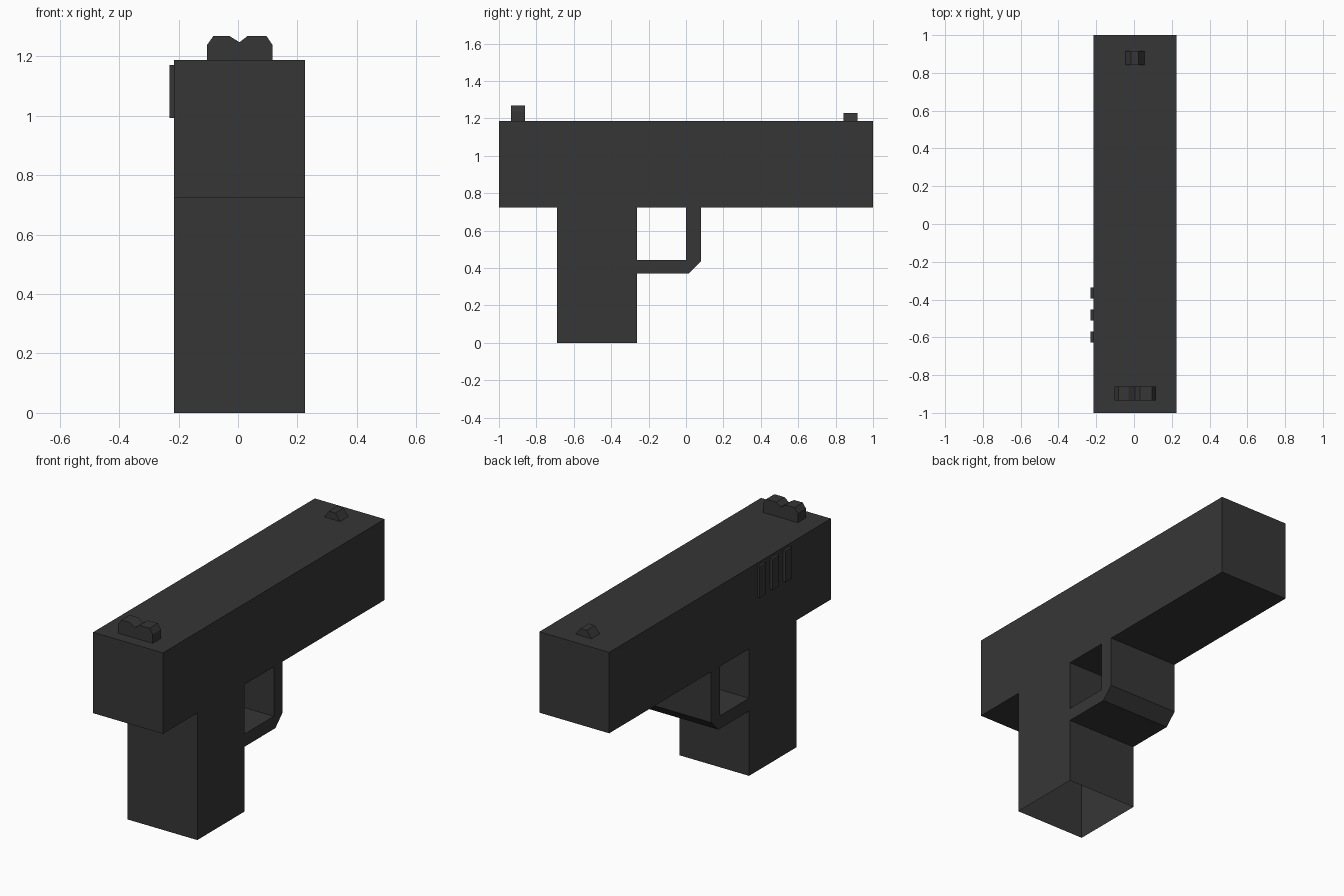
import bpy
import bmesh
from mathutils import Vector

if "Cube" in bpy.data.objects:
    bpy.data.objects.remove(bpy.data.objects["Cube"])

dark = bpy.data.materials.new("charcoal")
dark.diffuse_color = (0.037, 0.037, 0.037, 1)
dark.use_nodes = True
dark.node_tree.nodes["Principled BSDF"].inputs["Base Color"].default_value = dark.diffuse_color


def finish(name, bm):
    bmesh.ops.recalc_face_normals(bm, faces=bm.faces)
    mesh = bpy.data.meshes.new(name)
    bm.to_mesh(mesh)
    bm.free()
    mesh.materials.append(dark)
    obj = bpy.data.objects.new(name, mesh)
    bpy.context.collection.objects.link(obj)
    return obj


def extrude(name, loops, place, start, end, open_bottom=False):
    """Extrude 2D outline loops (later loops are holes) from start to end."""
    bm = bmesh.new()
    edges = []
    for loop in loops:
        verts = [bm.verts.new(place(a, b, start)) for a, b in loop]
        edges += [bm.edges.new((verts[i - 1], verts[i])) for i in range(len(verts))]
    bmesh.ops.triangle_fill(bm, edges=edges, use_beauty=True)
    geom = bmesh.ops.extrude_face_region(bm, geom=bm.faces[:], use_keep_orig=True)
    moved = [v for v in geom["geom"] if isinstance(v, bmesh.types.BMVert)]
    bmesh.ops.translate(bm, verts=moved, vec=place(0, 0, end) - place(0, 0, start))
    bmesh.ops.recalc_face_normals(bm, faces=bm.faces)
    bmesh.ops.dissolve_limit(bm, angle_limit=0.01, verts=bm.verts, edges=bm.edges)
    if open_bottom:
        low = [f for f in bm.faces if all(v.co.z < 0.001 for v in f.verts)]
        bmesh.ops.delete(bm, geom=low, context="FACES")
    return finish(name, bm)


def side(y, z, x):
    return Vector((x, y, z))


def front(x, z, y):
    return Vector((x, y, z))


# Slide, hollow grip and guard share one outline with a finger opening
outline = [(-1, 0.725), (-0.69, 0.725), (-0.69, 0), (-0.262, 0), (-0.262, 0.37),
           (0.015, 0.37), (0.08, 0.435), (0.08, 0.725), (1, 0.725),
           (1, 1.187), (-1, 1.187)]
opening = [(-0.262, 0.443), (0, 0.443), (0, 0.725), (-0.262, 0.725)]
# The opening meets the grip only at its edge, so inset it by nothing
extrude("body", [outline, opening], side, -0.215, 0.226, open_bottom=True)

# Rear sight with a notch
extrude("rear_sight", [[(-0.104, 1.187), (0.116, 1.187), (0.116, 1.238), (0.096, 1.268),
                        (0.032, 1.268), (0.005, 1.247), (-0.029, 1.268),
                        (-0.083, 1.268), (-0.104, 1.238)]], front, -0.935, -0.86)

# Front sight
extrude("front_sight", [[(-0.045, 1.187), (0.055, 1.187), (0.025, 1.228),
                         (-0.015, 1.228)]], front, 0.843, 0.917)

# Raised ribs on the left side
for i, y in enumerate((-0.365, -0.481, -0.598)):
    extrude(f"rib_{i + 1}", [[(y - 0.029, 0.992), (y + 0.029, 0.992),
                              (y + 0.029, 1.17), (y - 0.029, 1.17)]],
            side, -0.23, -0.215)
